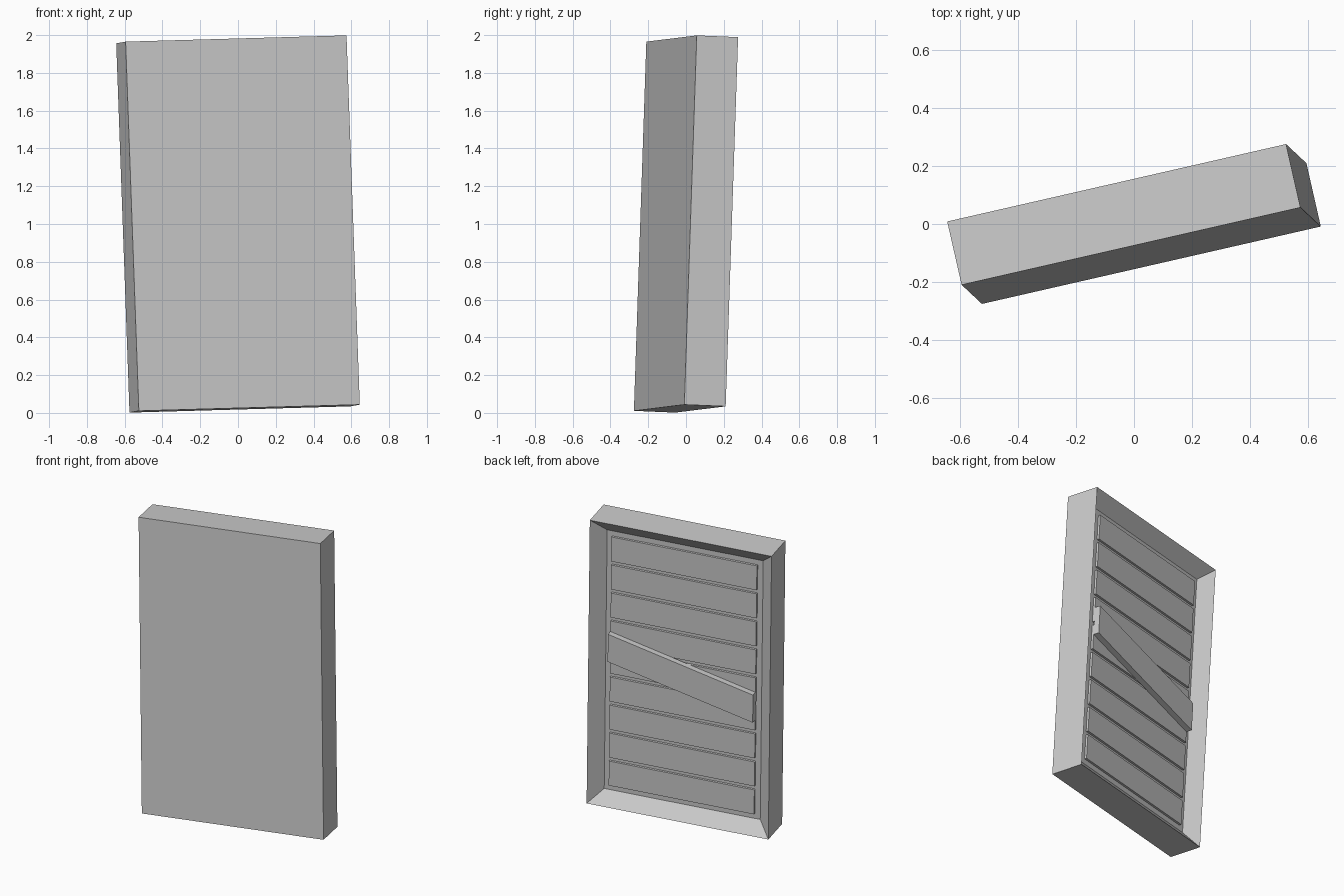
import bpy, bmesh
from mathutils import Matrix, Vector

cube = bpy.data.objects.get("Cube")
if cube:
    bpy.data.objects.remove(cube)

# Single grey material
grey = bpy.data.materials.new("plain_grey")
grey.use_nodes = True
colour = (0.6, 0.6, 0.6, 1)
grey.diffuse_color = colour
grey.node_tree.nodes["Principled BSDF"].inputs["Base Color"].default_value = colour

# Sizes of the door and the leaning frame it is built in
W, D, H = 1.2, 0.2245, 1.957
BORDER, RECESS, GROOVE = 0.12, 0.06, 0.015
x_axis = Vector((1.169, 0.267, 0.033)).normalized()
z_axis = Vector((-0.0715, 0.0655, 1.955))
z_axis = (z_axis - z_axis.dot(x_axis) * x_axis).normalized()
y_axis = z_axis.cross(x_axis)
LEAN = Matrix((x_axis, y_axis, z_axis)).transposed().to_4x4()
LEAN.translation = (0, 0, 1)


def finish(name, bm, local=Matrix()):
    mesh = bpy.data.meshes.new(name)
    bm.to_mesh(mesh)
    bm.free()
    mesh.materials.append(grey)
    obj = bpy.data.objects.new(name, mesh)
    obj.matrix_world = LEAN @ local
    bpy.context.collection.objects.link(obj)


def block(size):
    bm = bmesh.new()
    bmesh.ops.create_cube(bm, size=1)
    bmesh.ops.scale(bm, vec=size, verts=bm.verts)
    return bm


# Door slab with a recessed back panel
bm = block((W, D, H))
bm.normal_update()
back = max(bm.faces, key=lambda f: f.normal.y)
bmesh.ops.inset_region(bm, faces=[back], thickness=BORDER)
bmesh.ops.translate(bm, vec=(0, -RECESS - GROOVE, 0), verts=back.verts)
finish("door_frame", bm)

# Horizontal planks with narrow gaps
inner_w, inner_h = W - 2 * BORDER, H - 2 * BORDER
count, gap = 9, 0.025
plank_h = (inner_h - gap * (count - 1)) / count
for i in range(count):
    z = -inner_h / 2 + plank_h / 2 + i * (plank_h + gap)
    y = D / 2 - RECESS - GROOVE / 2
    finish(f"plank_{i + 1}", block((inner_w, GROOVE, plank_h)),
           Matrix.Translation((0, y, z)))

# Diagonal brace, sheared so its ends sit flush against the frame
thick = 0.04
bm = block((inner_w, thick, 0.19))
for v in bm.verts:
    v.co.z += v.co.x * 0.23
finish("diagonal_brace", bm, Matrix.Translation((0, D / 2 - RECESS + thick / 2, 0)))
